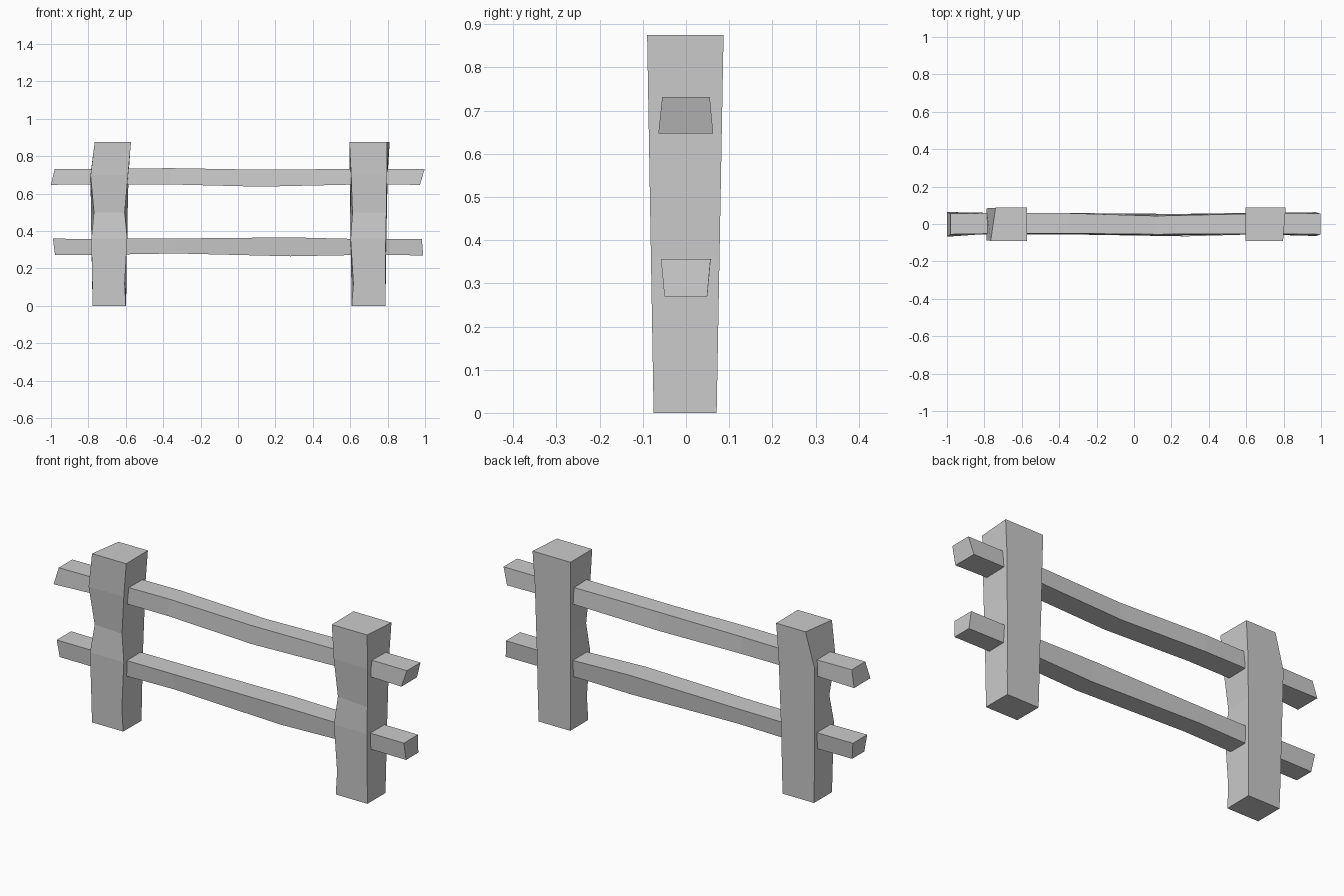
import bpy

def loft(name, rings):
    """Closed low-poly solid through successive four-cornered rings."""
    verts = [v for ring in rings for v in ring]
    n = len(rings)
    faces = [(0, 3, 2, 1), tuple(4 * (n - 1) + k for k in range(4))]
    for i in range(n - 1):
        for k in range(4):
            a, b = 4 * i + k, 4 * i + (k + 1) % 4
            faces.append((a, b, b + 4, a + 4))
    me = bpy.data.meshes.new(name)
    me.from_pydata(verts, [], faces)
    ob = bpy.data.objects.new(name, me)
    bpy.context.collection.objects.link(ob)
    return ob

LEVELS = (0, .12, .36, .5, .7, .875)

def post(name, fl, fr, br, bl, dent_l, dent_r):
    """Hewn post: x of each corner per level; front is dented at mid height."""
    rings = []
    for i, z in enumerate(LEVELS):
        t = z / .875
        f, b = -.075 - .015 * t, .071 + .016 * t
        d = 1 if i == 3 else 0
        rings.append([(fl[i], f + d * dent_l, z), (fr[i], f + d * dent_r, z),
                      (br[i], b, z), (bl[i], b, z)])
    return loft(name, rings)

# Posts, wider at the top
post("left_post",
     (-.777, -.779, -.784, -.770, -.788, -.766),
     (-.600, -.606, -.592, -.606, -.588, -.572),
     (-.598, -.597, -.594, -.590, -.585, -.573),
     (-.777, -.780, -.784, -.786, -.789, -.740), .02, .008)
post("right_post",
     (.608, .617, .602, .612, .605, .596),
     (.788, .788, .790, .793, .796, .797),
     (.788, .790, .793, .796, .800, .811),
     (.608, .606, .603, .600, .598, .595), .02, 0)

def rail(name, stations):
    """Rail: x bottom, x top, z bottom, z top, y front/back bottom, y front/back top."""
    rings = [[(xb, fb, zb), (xb, bb, zb), (xt, bt, zt), (xt, ft, zt)]
             for xb, xt, zb, zt, fb, bb, ft, bt in stations]
    return loft(name, rings)

# Rails with skewed ends, running through the posts
rail("upper_rail", [
    (-1.0, -.98, .647, .732, -.068, .064, -.055, .055),
    (-.80, -.80, .649, .732, -.054, .060, -.052, .058),
    (-.36, -.36, .649, .736, -.053, .060, -.050, .058),
    (.12, .12, .637, .728, -.062, .052, -.055, .043),
    (.65, .65, .649, .732, -.055, .060, -.052, .055),
    (.973, .998, .647, .732, -.064, .063, -.055, .055)])
rail("lower_rail", [
    (-.978, -.99, .272, .359, -.050, .049, -.057, .060),
    (-.80, -.80, .272, .358, -.050, .050, -.055, .058),
    (-.33, -.33, .280, .360, -.050, .050, -.056, .057),
    (.28, .28, .265, .366, -.058, .045, -.066, .054),
    (.65, .65, .272, .357, -.050, .050, -.055, .058),
    (.99, .983, .270, .357, -.050, .049, -.058, .057)])
